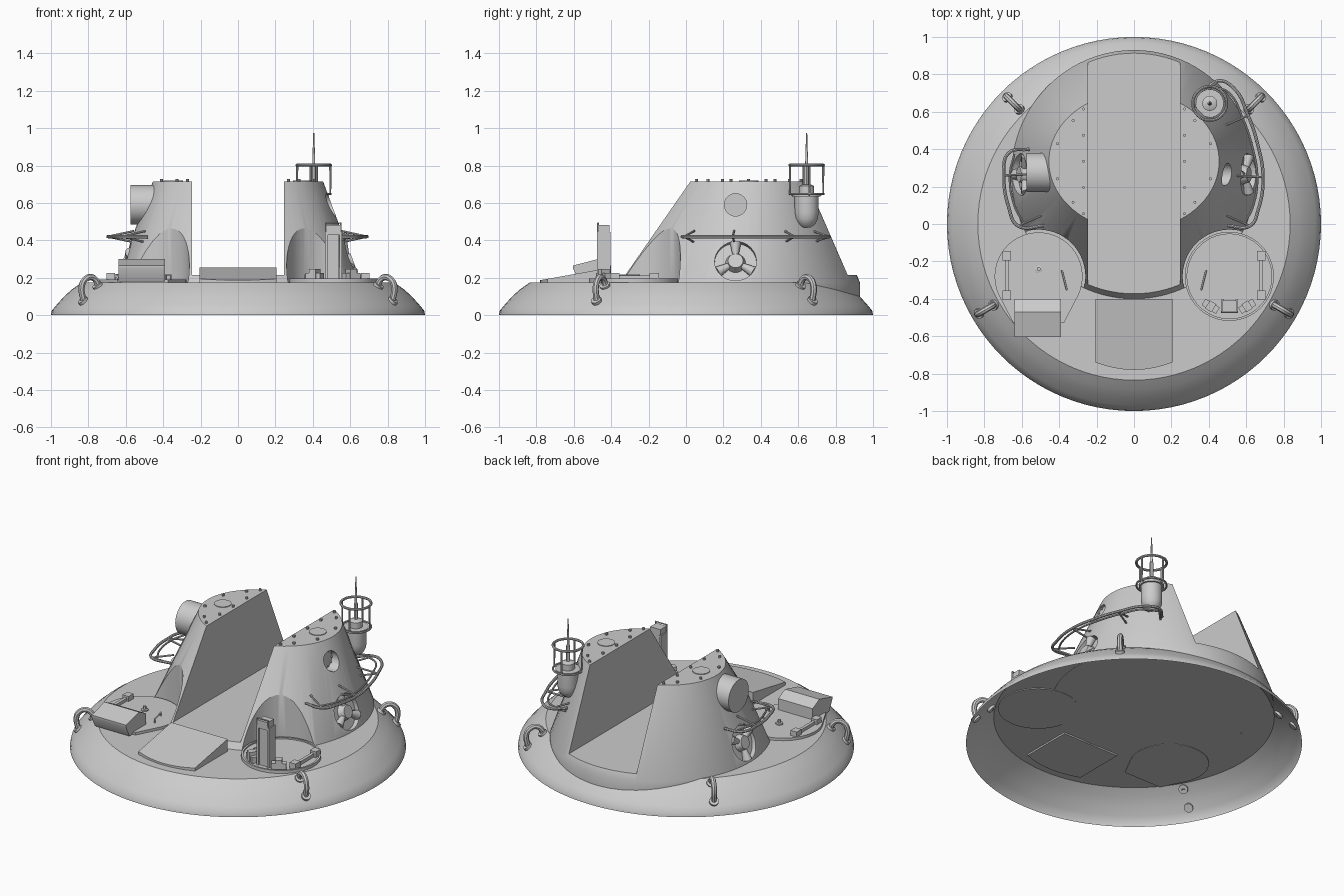
import bpy, bmesh, math
from mathutils import Vector, Matrix

if "Cube" in bpy.data.objects:
    bpy.data.objects.remove(bpy.data.objects["Cube"])

GREY = bpy.data.materials.new("hull_grey")
GREY.diffuse_color = (0.6, 0.6, 0.6, 1)
GREY.use_nodes = True
GREY.node_tree.nodes["Principled BSDF"].inputs["Base Color"].default_value = GREY.diffuse_color


def finish(name, bm, smooth=True):
    bmesh.ops.recalc_face_normals(bm, faces=bm.faces)
    me = bpy.data.meshes.new(name)
    bm.to_mesh(me)
    bm.free()
    ob = bpy.data.objects.new(name, me)
    bpy.context.collection.objects.link(ob)
    me.materials.append(GREY)
    if smooth:
        shade(ob)
    return ob


def activate(ob):
    bpy.ops.object.select_all(action='DESELECT')
    ob.select_set(True)
    bpy.context.view_layer.objects.active = ob


def shade(ob):
    activate(ob)
    bpy.ops.object.shade_smooth_by_angle(angle=math.radians(30))


def loft(name, rings, caps=True, n=96):
    """Stack of ellipses given as (cx, cy, z, rx, ry)."""
    bm = bmesh.new()
    loops = []
    for cx, cy, z, rx, ry in rings:
        loops.append([bm.verts.new((cx + rx * math.cos(a), cy + ry * math.sin(a), z))
                      for a in (2 * math.pi * i / n for i in range(n))])
    for a, b in zip(loops, loops[1:]):
        for i in range(n):
            j = (i + 1) % n
            bm.faces.new((a[i], a[j], b[j], b[i]))
    bm.faces.new(loops[-1])
    if caps:
        bm.faces.new(loops[0])
    return finish(name, bm)


def lathe(name, x, y, profile, caps=True, n=32):
    return loft(name, [(x, y, z, r, r) for r, z in profile], caps, n)


def cyl(name, p, q, r, r2=None, n=32):
    p, q = Vector(p), Vector(q)
    d = q - p
    m = Matrix.Translation((p + q) / 2) @ d.to_track_quat('Z', 'Y').to_matrix().to_4x4()
    bm = bmesh.new()
    bmesh.ops.create_cone(bm, cap_ends=True, segments=n, radius1=r,
                          radius2=r if r2 is None else r2, depth=d.length, matrix=m)
    return finish(name, bm)


def box(name, lo, hi, turn=0):
    lo, hi = Vector(lo), Vector(hi)
    m = (Matrix.Translation((lo + hi) / 2) @ Matrix.Rotation(turn, 4, 'Z')
         @ Matrix.Diagonal((*(hi - lo), 1)))
    bm = bmesh.new()
    bmesh.ops.create_cube(bm, size=1, matrix=m)
    return finish(name, bm, False)


def prism(name, pts, to3d, a, b):
    """Extrude a flat outline between levels a and b."""
    bm = bmesh.new()
    f = bm.faces.new([bm.verts.new(to3d(u, v, a)) for u, v in pts])
    r = bmesh.ops.extrude_face_region(bm, geom=[f])
    vs = [g for g in r['geom'] if isinstance(g, bmesh.types.BMVert)]
    bmesh.ops.translate(bm, verts=vs, vec=Vector(to3d(0, 0, b)) - Vector(to3d(0, 0, a)))
    return finish(name, bm)


def tube(name, pts, r, smooth=True, closed=False):
    cu = bpy.data.curves.new(name, 'CURVE')
    cu.dimensions = '3D'
    cu.bevel_depth, cu.bevel_resolution, cu.use_fill_caps = r, 2, True
    s = cu.splines.new('BEZIER' if smooth else 'POLY')
    s.use_cyclic_u = closed
    target = s.bezier_points if smooth else s.points
    target.add(len(pts) - 1)
    for t, p in zip(target, pts):
        if smooth:
            t.co, t.handle_left_type, t.handle_right_type = p, 'AUTO', 'AUTO'
        else:
            t.co = (*p, 1)
    cu.resolution_u = 8
    ob = bpy.data.objects.new(name, cu)
    bpy.context.collection.objects.link(ob)
    cu.materials.append(GREY)
    activate(ob)
    bpy.ops.object.convert(target='MESH')
    shade(bpy.context.object)


def cut(ob, cutter):
    m = ob.modifiers.new("cut", 'BOOLEAN')
    m.operation, m.solver, m.object = 'DIFFERENCE', 'EXACT', cutter
    activate(ob)
    bpy.ops.object.modifier_apply(modifier=m.name)
    bpy.data.objects.remove(cutter)


# Hollow round hull with a flat deck
rim = [(1, 0), (0.995, 0.025), (0.97, 0.055), (0.93, 0.1), (0.885, 0.14), (0.835, 0.175)]
lathe("hull", 0, 0, rim, caps=False, n=96)

# Tapered tower, split by a slot and scooped out at the two hatches
tower = loft("tower", [(0, .265, .05, .655, .665), (0, .265, .175, .655, .665),
                       (0, .335, .715, .455, .37)])
cut(tower, lathe("hull_cutter", 0, 0, [(r - .003, z - .003) for r, z in rim], n=96))
cut(tower, box("slot_cutter", (-.245, -1, .215), (.245, 1.5, 1)))
for s in (-1, 1):
    cut(tower, lathe("scoop_cutter", s * .51, -.28, [(.25, .177), (.25, .9)], n=64))
lean = Vector((math.cos(.35), 0, math.sin(.35)))
for s in (-1, 1):
    n = Vector((s * lean.x, 0, lean.z))
    c = Vector((s * .612, .265, .29))
    cut(tower, cyl("thruster_cutter", c - n * .035, c + n * .1, .112))
    # Thruster hub and three guard blades
    cyl("thruster_hub", c - n * .04, c + n * .004, .055, .04)
    side, up = Vector((0, 1, 0)), n.cross(Vector((0, 1, 0)))
    for k in range(3):
        a = math.radians(90 + 120 * k)
        d = side * math.cos(a) + up * math.sin(a)
        cyl("thruster_blade", c - n * .02 + d * .03, c - n * .02 + d * .11, .014, .03, 12)
cut(tower, cyl("porthole_cutter", (.455, .265, .59), (.7, .265, .59), .06))
shade(tower)

# Porthole rim bolts and side lamp drum
for k in range(10):
    a = 2 * math.pi * k / 10
    y, z = .265 + .053 * math.cos(a), .59 + .053 * math.sin(a)
    cyl("porthole_bolt", (.45, y, z), (.462, y, z), .005, n=8)
cyl("lamp_drum", (-.575, .275, .59), (-.42, .275, .59), .105, n=48)

# Tower top bolts and round covers
for s in (-1, 1):
    lathe("top_cover", s * .345, .335, [(.052, .714), (.052, .719)])
    spots = [(.27, .335 + .14 * k) for k in (-2, -1, 0, 1, 2)]
    spots += [(.425 * math.cos(a), .335 + .34 * math.sin(a))
              for a in map(math.radians, (-40, -16, 16, 40))]
    for x, y in spots:
        lathe("top_bolt", s * x, y, [(.008, .71), (.008, .728)], n=8)

# Lifting lugs on the rim
for deg in (45, 135, -30, -150):
    a = math.radians(deg)
    tube("lifting_lug", [(r * math.cos(a), r * math.sin(a), z) for r, z in
         [(.865, .14), (.87, .175), (.905, .203), (.945, .19), (.965, .15), (.955, .08)]], .017)
    for r, z in ((.865, .155), (.955, .075)):
        p = Vector((r * math.cos(a), r * math.sin(a), z))
        n = Vector((math.cos(a), math.sin(a), 1.1)).normalized()
        cyl("lug_foot", p - n * .015, p + n * .012, .028, n=16)

# Double guard rails around the tower
right = [(.5, -.01), (.62, -.01), (.665, .08), (.69, .25), (.66, .43), (.61, .58), (.53, .73),
         (.45, .765), (.37, .7)]
left = [(-.48, -.01), (-.62, -.01), (-.67, .09), (-.695, .26), (-.67, .38), (-.56, .4)]
for path in (right, left):
    tube("outer_rail", [(x, y, .42) for x, y in path], .009)
    tube("inner_rail", [(x * .955, .27 + (y - .27) * .94, .42) for x, y in path[1:-1]], .006)
    for x, y in path[1:-1:2]:
        for dz in (-.03, .03):
            cyl("rail_strut", (x * .8, .29 + (y - .29) * .82, .42 + dz), (x, y, .42), .006, n=8)

# Beacon: rounded pod, cup, mast and cage
bx, by = .405, .645
lathe("beacon_pod", bx, by, [(.02, .468), (.045, .485), (.06, .515), (.064, .55), (.064, .64)])
lathe("beacon_cup", bx, by, [(.075, .635), (.075, .65), (.04, .651), (.04, .69), (.02, .7)])
lathe("beacon_mast", bx, by, [(.012, .69), (.012, .8), (.008, .805), (.003, .975)], n=12)


def around(deg, r, z):
    return (bx + r * math.cos(math.radians(deg)), by + r * math.sin(math.radians(deg)), z)


tube("cage_ring", [around(d, .09, .802) for d in range(0, 360, 45)], .008, closed=True)
tube("cage_lower_ring", [around(d, .09, .648) for d in range(0, 360, 45)], .006, closed=True)
for d in (10, 100, 190, 280):
    tube("cage_leg", [around(d, .09, .802), around(d, .09, .648), around(d, .05, .64)], .006, False)

# Front step: sloping top with a bowed front edge
step_pts = [(-.205, -.4), (-.205, -.74)]
step_pts += [(.205 * t / 4, -.78 + .04 * (t / 4) ** 2) for t in range(-3, 4)]
step_pts += [(.205, -.74), (.205, -.4)]
step = prism("front_step", step_pts, lambda u, v, w: (u, v, w), .165, .255)
for v in step.data.vertices:
    if v.co.z > .2:
        v.co.z = .255 - .068 * (-.4 - v.co.y) / .38

# Left hatch: teardrop plate with an overhanging locker
arc = [(-.51 + .235 * math.cos(a), -.28 + .235 * math.sin(a))
       for a in (math.radians(-25 + 230 * k / 32) for k in range(33))]
plate = arc + [(-.645, -.53), (-.375, -.53)]
prism("left_hatch", plate, lambda u, v, w: (u, v, w), .17, .192)
prism("locker", [(-.4, .18), (-.4, .265), (-.47, .3), (-.605, .265), (-.605, .25), (-.57, .18)],
      lambda u, v, w: (w, u, v), -.64, -.39)
lathe("hatch_knob", -.51, -.24, [(.022, .19), (.022, .2), (.01, .202), (.01, .22)], n=12)

# Right hatch: round lid with a raised lip
lathe("right_hatch", .51, -.28, [(.238, .17), (.238, .195), (.226, .195), (.226, .186)], n=64)

# Grab handles and hinge bars on both hatches
for s in (-1, 1):
    box("hinge_bar", (s * .68 - .01, -.38, .19), (s * .68 + .01, -.17, .212))
    for y in (-.38, -.17):
        box("hinge_block", (s * .68 - .022, y - .025, .185), (s * .68 + .022, y + .025, .225))
    tube("grab_handle", [(s * .385, -.25, .19), (s * .385, -.25, .215),
                         (s * .36, -.35, .215), (s * .36, -.35, .19)], .005, False)

# Control post with side plates, head and loop
box("post", (.48, -.465, .185), (.54, -.415, .43))
for x in (.466, .542):
    box("post_side", (x, -.475, .185), (x + .014, -.405, .445))
box("post_head", (.474, -.475, .43), (.548, -.41, .482))
tube("post_loop", [(.47, -.47, .43), (.47, -.47, .493), (.55, -.47, .493), (.55, -.47, .43)],
     .005, False)
for x, y, t in ((.41, -.44, -.55), (.605, -.44, .55)):
    box("post_bracket", (x - .045, y - .02, .185), (x + .045, y + .02, .225), t)
    box("bracket_block", (x - .02, y - .025, .185), (x + .02, y + .025, .248), t)
